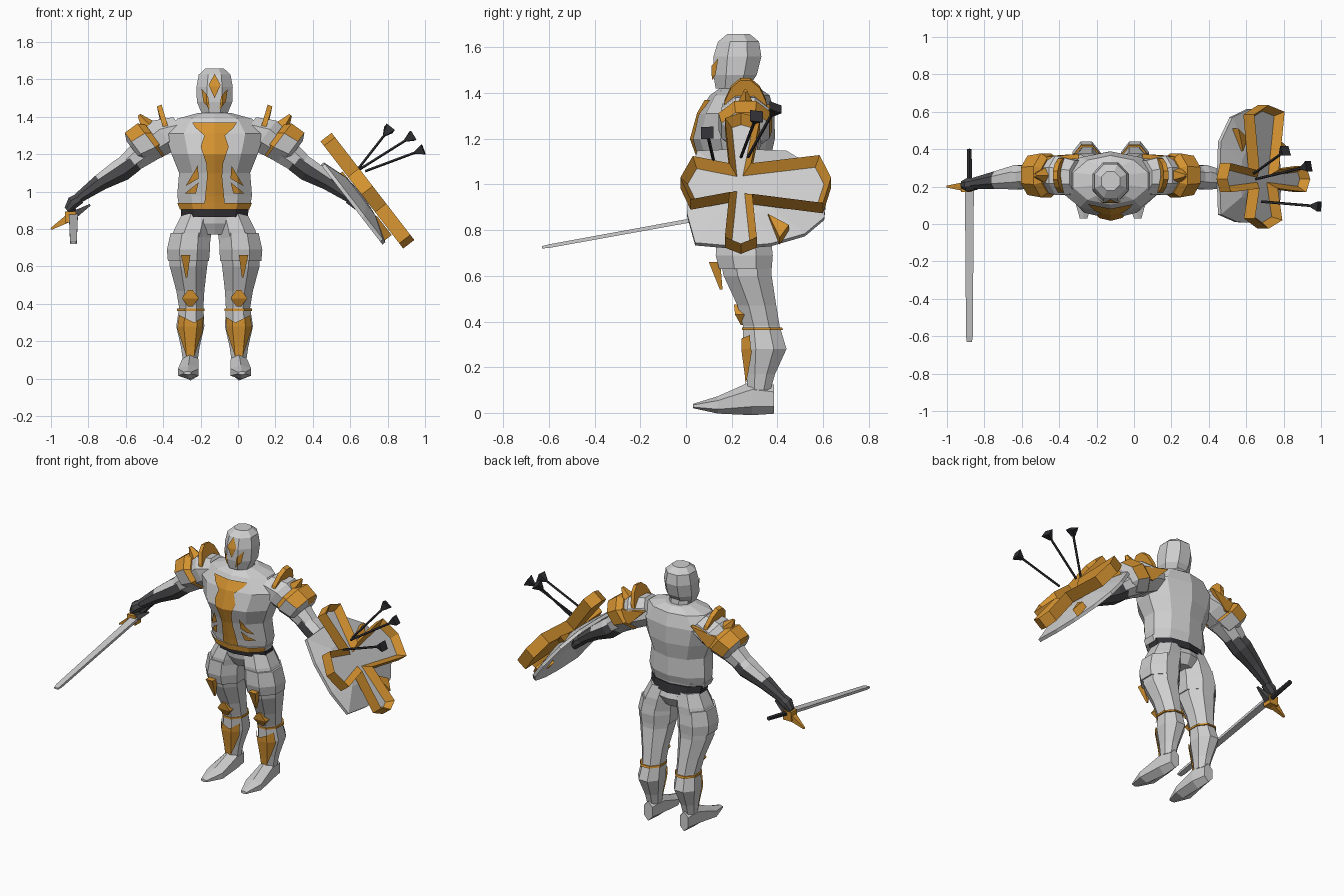
import bpy, bmesh, math
from mathutils import Vector as V

if "Cube" in bpy.data.objects:
    bpy.data.objects.remove(bpy.data.objects["Cube"])

CX = -0.125  # body mirror plane


def mat(name, rgb):
    m = bpy.data.materials.new(name)
    m.diffuse_color = (*rgb, 1)
    m.use_nodes = True
    m.node_tree.nodes["Principled BSDF"].inputs["Base Color"].default_value = m.diffuse_color
    return m


SILVER = mat("silver", (0.62, 0.62, 0.62))
GOLD = mat("gold", (0.66, 0.29, 0.03))
DARK = mat("dark_steel", (0.075, 0.075, 0.08))
BLACK = mat("black_iron", (0.03, 0.03, 0.035))


def finish(bm, name, mats, rule=None):
    bmesh.ops.recalc_face_normals(bm, faces=bm.faces)
    if rule:
        for f in bm.faces:
            f.material_index = rule(f.calc_center_median(), f.normal)
    me = bpy.data.meshes.new(name)
    bm.to_mesh(me)
    bm.free()
    ob = bpy.data.objects.new(name, me)
    bpy.context.scene.collection.objects.link(ob)
    for m in mats:
        me.materials.append(m)
    return ob


def loft(name, rings, n, mats, rule=None):
    """rings: (centre, half vector a, half vector b)"""
    bm = bmesh.new()
    k = 1 / math.cos(math.pi / n)
    loops = []
    for c, a, b in rings:
        ang = [math.tau * (i + 0.5) / n for i in range(n)]
        loops.append([bm.verts.new(V(c) + V(a) * math.cos(t) * k + V(b) * math.sin(t) * k) for t in ang])
    for p, q in zip(loops, loops[1:]):
        for i in range(n):
            bm.faces.new((p[i], p[(i + 1) % n], q[(i + 1) % n], q[i]))
    bm.faces.new(loops[0])
    bm.faces.new(loops[-1])
    return finish(bm, name, mats, rule)


def column(name, rows, n, mats, rule=None):
    """rows: (z, x centre, half width, y front, y back)"""
    return loft(name, [((x, (f + b) / 2, z), (h, 0, 0), (0, (b - f) / 2, 0)) for z, x, h, f, b in rows],
                n, mats, rule)


def bar(name, p, q, r0, r1, n, mats, flat=1.0):
    d = (V(q) - V(p)).normalized()
    a = d.cross(V((0, 1, 0)) if abs(d.y) < 0.9 else V((0, 0, 1))).normalized()
    b = d.cross(a) * flat
    return loft(name, [(p, a * r0, b * r0), (q, a * r1, b * r1)], n, mats)


def prism(name, pts, vec, mats):
    bm = bmesh.new()
    top = bm.faces.new([bm.verts.new(p) for p in pts])
    ext = bmesh.ops.extrude_face_region(bm, geom=[top], use_keep_orig=True)
    for g in ext["geom"]:
        if isinstance(g, bmesh.types.BMVert):
            g.co += V(vec)
    return finish(bm, name, mats)


def plate(name, target, outline):
    """Gold plate lying on the front of target, cut to an x-z outline"""
    bm = bmesh.new()
    bm.from_mesh(target.data)
    bm.normal_update()
    for v, nrm in [(v, v.normal.copy()) for v in bm.verts]:
        v.co += nrm * 0.009
    shell = finish(bm, "shell", [GOLD])
    cutter = prism("cutter", [(x, -0.3, z) for x, z in outline], (0, 0.9, 0), [GOLD])
    mod = shell.modifiers.new("cut", 'BOOLEAN')
    mod.operation, mod.solver, mod.object = 'INTERSECT', 'EXACT', cutter
    dg = bpy.context.evaluated_depsgraph_get()
    bm = bmesh.new()
    bm.from_mesh(shell.evaluated_get(dg).to_mesh())
    bm.normal_update()
    bmesh.ops.delete(bm, geom=[f for f in bm.faces if f.normal.y > -0.05], context='FACES')
    me = bpy.data.meshes.new(name)
    for f in bm.faces:
        f.material_index = 0
    bm.to_mesh(me)
    bm.free()
    me.materials.append(GOLD)
    bpy.context.scene.collection.objects.link(bpy.data.objects.new(name, me))
    bpy.data.objects.remove(shell)
    bpy.data.objects.remove(cutter)


# torso, neck, head, hips
torso = column("torso", [(0.92, CX, 0.19, 0.11, 0.34), (0.98, CX, 0.2, 0.1, 0.36), (1.1, CX, 0.19, 0.07, 0.36),
                         (1.2, CX, 0.23, 0.035, 0.38), (1.31, CX, 0.265, 0.065, 0.38),
                         (1.39, CX, 0.2, 0.11, 0.36), (1.42, CX, 0.09, 0.15, 0.32)], 10, [SILVER])
column("neck", [(1.38, CX, 0.07, 0.17, 0.3), (1.46, CX, 0.065, 0.16, 0.29)], 8, [SILVER])
head = column("helmet", [(1.42, CX, 0.07, 0.13, 0.27), (1.48, CX, 0.095, 0.12, 0.31), (1.56, CX, 0.097, 0.12, 0.33),
                         (1.625, CX, 0.085, 0.14, 0.32), (1.658, CX, 0.05, 0.18, 0.28)], 8, [SILVER])
column("hips", [(0.77, CX, 0.08, 0.18, 0.34), (0.83, CX, 0.17, 0.15, 0.37), (0.92, CX, 0.17, 0.14, 0.34)],
       10, [SILVER])
column("belt", [(0.865, CX, 0.178, 0.135, 0.365), (0.92, CX, 0.182, 0.13, 0.35)], 10, [BLACK])
column("hem_trim", [(0.905, CX, 0.185, 0.1, 0.34), (0.94, CX, 0.2, 0.095, 0.345)], 10, [SILVER, GOLD],
       lambda c, n: int(n.y < -0.2))

# gold chest and face plates
half = [(0.12, 1.37), (0.1, 1.34), (0.055, 1.3), (0.075, 1.24), (0.045, 1.15), (0.04, 1.08), (0.055, 0.93)]
plate("chest_stripe", torso, [(CX + x, z) for x, z in half] + [(CX - x, z) for x, z in half[::-1]])
diamond = [(CX, 1.63), (CX + 0.032, 1.57), (CX, 1.5), (CX - 0.032, 1.57)]
plate("brow_plate", head, diamond)
for s in (-1, 1):
    def X(d): return CX + s * d
    plate("rib_plate", torso, [(X(0.09), 1.14), (X(0.155), 1.03), (X(0.085), 1.07)])
    plate("side_plate", torso, [(X(0.085), 1.05), (X(0.16), 0.99), (X(0.1), 0.99)])
    plate("cheek_plate", head, [(X(0.07), 1.55), (X(0.035), 1.51), (X(0.025), 1.44), (X(0.06), 1.48)])

# limbs, both sides
for s in (-1, 1):
    leg = column("leg", [(0.1, X(0.13), 0.04, 0.27, 0.37), (0.17, X(0.13), 0.05, 0.265, 0.39),
                         (0.28, X(0.13), 0.075, 0.25, 0.44), (0.38, X(0.125), 0.065, 0.25, 0.41),
                         (0.47, X(0.13), 0.075, 0.225, 0.395), (0.6, X(0.14), 0.1, 0.165, 0.375),
                         (0.72, X(0.135), 0.11, 0.14, 0.375), (0.8, X(0.115), 0.1, 0.14, 0.37),
                         (0.88, X(0.09), 0.085, 0.16, 0.35)], 8, [SILVER])
    column("thigh_guard", [(0.63, X(0.14), 0.11, 0.145, 0.375), (0.69, X(0.14), 0.115, 0.13, 0.38),
                           (0.78, X(0.13), 0.105, 0.135, 0.37)], 8, [SILVER])
    loft("foot", [((X(0.13), 0.385, 0.06), (0.03, 0, 0), (0, 0, 0.055)),
                  ((X(0.13), 0.29, 0.065), (0.045, 0, 0), (0, 0, 0.065)),
                  ((X(0.14), 0.14, 0.035), (0.055, 0, 0), (0, 0, 0.033)),
                  ((X(0.145), 0.03, 0.03), (0.02, 0, 0), (0, 0, 0.008))], 6, [SILVER])
    plate("shin_plate", leg, [(X(0.06), 0.33), (X(0.11), 0.3), (X(0.19), 0.34), (X(0.2), 0.27),
                              (X(0.15), 0.12), (X(0.11), 0.12), (X(0.065), 0.25)])
    column("knee_strap", [(0.362, X(0.127), 0.073, 0.245, 0.425), (0.374, X(0.127), 0.073, 0.245, 0.42)], 8, [GOLD])
    column("knee_guard", [(0.385, X(0.13), 0.012, 0.24, 0.27), (0.43, X(0.13), 0.045, 0.215, 0.28),
                          (0.475, X(0.13), 0.012, 0.21, 0.25)], 4, [GOLD])
    column("thigh_spike", [(0.54, X(0.15), 0.004, 0.148, 0.16), (0.66, X(0.155), 0.025, 0.1, 0.15)], 4, [GOLD])

    # arm: distance out, y, z, radius
    def arm(name, rows, mats, rule=None):
        slope = V((s * 0.6, 0, 0.8))
        loft(name, [((X(d), y, z), slope * r, (0, r * 1.05, 0)) for d, y, z, r in rows], 8, mats, rule)
    arm("upper_arm", [(0.17, 0.25, 1.33, 0.085), (0.27, 0.26, 1.3, 0.1), (0.34, 0.26, 1.25, 0.085),
                      (0.41, 0.255, 1.19, 0.068), (0.5, 0.25, 1.12, 0.05)], [SILVER])
    arm("forearm", [(0.43, 0.25, 1.165, 0.058), (0.5, 0.25, 1.115, 0.062), (0.61, 0.235, 1.05, 0.045),
                    (0.75, 0.215, 0.95, 0.025)], [DARK, SILVER],
        lambda c, n: int(n.z > 0.3 and abs(c.x - CX) < 0.6))
    arm("hand", [(0.72, 0.215, 0.965, 0.03), (0.76, 0.21, 0.94, 0.034), (0.79, 0.21, 0.9, 0.02)], [DARK])
    bar("cuff_trim", (X(0.49), 0.24, 1.18), (X(0.63), 0.23, 1.08), 0.014, 0.004, 4, [GOLD])
    # shoulder guard: gold band with silver upper faces
    arm("shoulder_guard", [(0.315, 0.26, 1.285, 0.09), (0.345, 0.26, 1.275, 0.112), (0.42, 0.26, 1.235, 0.1),
                           (0.43, 0.26, 1.215, 0.07)], [GOLD, SILVER],
        lambda c, n: int(n.z < -0.25 or (n.y < -0.85)))
    bar("shoulder_stud", (X(0.36), 0.26, 1.35), (X(0.405), 0.26, 1.41), 0.035, 0.008, 5, [GOLD])
    prism("shoulder_back_plate", [(X(0.17), 0.375, 1.35), (X(0.43), 0.35, 1.3), (X(0.4), 0.36, 1.22),
                                  (X(0.28), 0.365, 1.24)], (0, -0.025, 0), [GOLD])
    arc = [math.pi * i / 7 for i in range(8)]
    prism("shoulder_fin", [(X(0.235 + 0.05 * math.sin(t)), 0.26 + 0.1 * math.cos(t), 1.3 + 0.17 * math.sin(t))
                           for t in arc] +
          [(X(0.235 + 0.03 * math.sin(t)), 0.26 + 0.055 * math.cos(t), 1.3 + 0.08 * math.sin(t))
           for t in arc[::-1]], (s * 0.025, 0, -0.01), [GOLD])

# sword
GX = -0.88
loft("sword_blade", [((GX, 0.2, 0.875), (0.024, 0, 0), (0, 0, 0.009)), ((GX, -0.6, 0.73), (0.018, 0, 0), (0, 0, 0.008)),
                     ((GX, -0.63, 0.725), (0.014, 0, 0), (0, 0, 0.005))], 4, [SILVER])
bar("sword_grip", (GX, 0.19, 0.87), (GX, 0.4, 0.91), 0.014, 0.012, 6, [BLACK])
G = V((-0.895, 0.2, 0.865))
for s in (-1, 1):
    bar("sword_guard", G, G + V((0.105, 0, 0.065)) * s, 0.024, 0.005, 4, [GOLD if s < 0 else DARK])
bar("guard_boss", G + V((0, -0.03, 0)), G + V((0, 0.03, 0)), 0.03, 0.03, 4, [GOLD])

# shield frame: u runs down the face, v along y, n outward
U, N, C = V((0.61, 0, -0.79)), V((0.79, 0, 0.61)), V((0.72, 0.24, 1.03))


def P(u, v, n):
    return C + U * u + N * n + V((0, v, 0))


rim = [(-0.25, -0.19), (-0.26, 0.0), (-0.25, 0.2), (-0.15, 0.33), (0.0, 0.375), (0.12, 0.365), (0.21, 0.28),
       (0.265, 0.13), (0.28, -0.02), (0.26, -0.2), (0.1, -0.235), (-0.1, -0.23)]
bm = bmesh.new()
faces = []
for off, out in ((0, 1), (-0.02, -1)):
    a = [bm.verts.new(P(u, v, -0.13 + off)) for u, v in rim]
    b = [bm.verts.new(P(u * 0.5, v * 0.5, -0.085 + off)) for u, v in rim]
    mid = bm.verts.new(P(0, 0.03, -0.07 + off))
    for i in range(12):
        j = (i + 1) % 12
        bm.faces.new((a[i], a[j], b[j], b[i]))
        bm.faces.new((b[i], b[j], mid))
    faces.append(a)
for i in range(12):
    j = (i + 1) % 12
    bm.faces.new((faces[0][i], faces[0][j], faces[1][j], faces[1][i]))
finish(bm, "shield_plate", [SILVER])
for tri in ([(0.14, 0.12), (0.27, 0.17), (0.2, 0.21)], [(-0.12, 0.15), (-0.16, 0.27), (-0.08, 0.22)]):
    prism("shield_inlay", [P(u, v, -0.08) for u, v in tri], N * -0.05, [GOLD])

# shield cross: gold frame with sunken silver core
cross = [(-0.36, 0), (-0.33, 0.085), (-0.08, 0.045), (-0.125, 0.345), (-0.0, 0.395), (0.14, 0.36), (0.09, 0.05),
         (0.33, 0.07), (0.365, 0), (0.33, -0.07), (0.08, -0.05), (0.12, -0.22), (-0.0, -0.265), (-0.12, -0.21),
         (-0.08, -0.05), (-0.33, -0.07)]
ob = prism("shield_cross", [P(u, v, 0) for u, v in cross], N * -0.075, [GOLD, SILVER])
bm = bmesh.new()
bm.from_mesh(ob.data)
bm.normal_update()
front = max(bm.faces, key=lambda f: f.normal.dot(N) * len(f.verts))
bmesh.ops.inset_region(bm, faces=[front], thickness=0.03, use_even_offset=True)
front.material_index = 1
for v in front.verts:
    v.co -= N * 0.045
bm.to_mesh(ob.data)
bm.free()

# arrows stuck in the shield
for p, q in (((0.64, 0.27, 1.12), (0.8, 0.385, 1.325)), ((0.65, 0.24, 1.12), (0.92, 0.305, 1.29)),
             ((0.68, 0.12, 1.11), (0.975, 0.095, 1.22))):
    p, q = V(p), V(q)
    d = (q - p).normalized()
    bar("arrow_shaft", p, q, 0.006, 0.006, 5, [BLACK])
    bar("arrow_fletching", q - d * 0.03, q + d * 0.018, 0.008, 0.028, 4, [BLACK])
